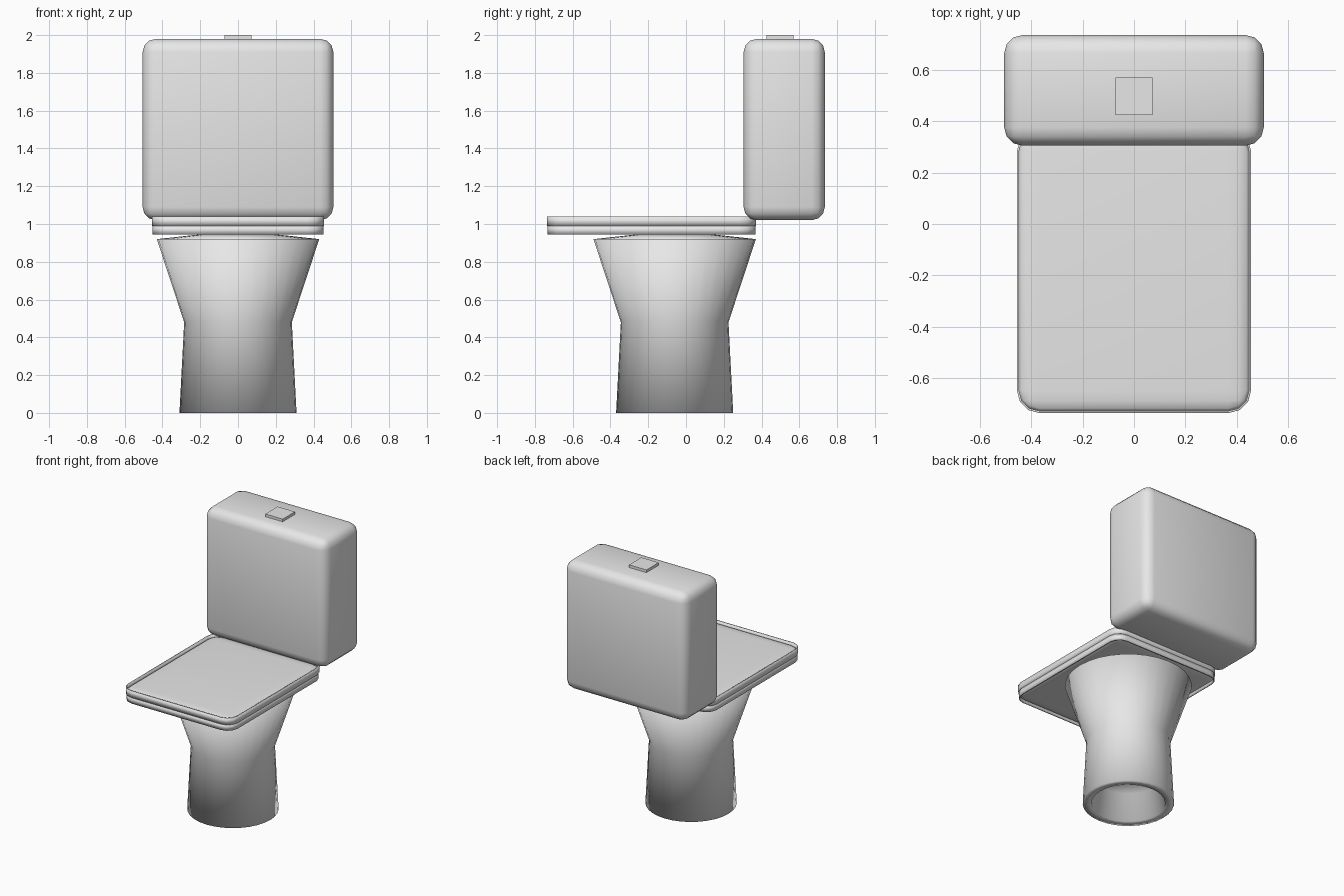
import bpy
import bmesh
from math import tau
from mathutils import Matrix, Vector

cube = bpy.data.objects.get("Cube")
if cube:
    bpy.data.objects.remove(cube, do_unlink=True)

ceramic = bpy.data.materials.new("light_grey_ceramic")
ceramic.use_nodes = True
ceramic.diffuse_color = (0.8, 0.8, 0.8, 1)
ceramic.node_tree.nodes["Principled BSDF"].inputs["Base Color"].default_value = (0.8, 0.8, 0.8, 1)


def finish(name, bm, smooth=True):
    bmesh.ops.recalc_face_normals(bm, faces=bm.faces)
    for face in bm.faces:
        face.smooth = smooth
    mesh = bpy.data.meshes.new(name)
    bm.to_mesh(mesh)
    bm.free()
    mesh.materials.append(ceramic)
    obj = bpy.data.objects.new(name, mesh)
    bpy.context.collection.objects.link(obj)
    return obj


def box(low, high):
    low, high = Vector(low), Vector(high)
    bm = bmesh.new()
    bmesh.ops.create_cube(bm, size=1)
    size = Matrix.Diagonal((high - low).to_4d())
    size[3][3] = 1
    bm.transform(Matrix.Translation((low + high) / 2) @ size)
    return bm


def rounded_box(name, low, high, radius, z_scale=1):
    """Box with all edges rounded; z_scale flattens the rounding vertically."""
    low, high = Vector(low), Vector(high)
    low.z, high.z = low.z / z_scale, high.z / z_scale
    bm = box(low, high)
    bmesh.ops.bevel(bm, geom=bm.edges[:], offset=radius, segments=3,
                    profile=0.5, affect='EDGES', clamp_overlap=True)
    bm.transform(Matrix.Diagonal((1, 1, z_scale, 1)))
    flat = [f for f in bm.faces if abs(f.normal.z) > 0.99 and f.calc_area() > 0.1]
    bmesh.ops.poke(bm, faces=flat)
    return finish(name, bm)


def rim(name, low, high, radius, thickness):
    """Thin upright wall following a rounded rectangle."""
    bm = box(low, high)
    caps = [f for f in bm.faces if abs(f.normal.z) > 0.9]
    bmesh.ops.delete(bm, geom=caps, context='FACES_ONLY')
    uprights = [e for e in bm.edges if abs(e.verts[0].co.z - e.verts[1].co.z) > 0.01]
    bmesh.ops.bevel(bm, geom=uprights, offset=radius, segments=3,
                    profile=0.5, affect='EDGES')
    obj = finish(name, bm)
    wall = obj.modifiers.new("wall", 'SOLIDIFY')
    wall.thickness = thickness
    wall.offset = -1
    return obj


# Bowl and foot: one turned profile, hollow underneath
profile = [(0, 0.945), (0.2, 0.945), (0.43, 0.92), (0.285, 0.48),
           (0.31, 0), (0.25, 0), (0.22, 0.2), (0, 0.2)]
bm = bmesh.new()
verts = [bm.verts.new((r, 0, z)) for r, z in profile]
edges = [bm.edges.new(pair) for pair in zip(verts, verts[1:])]
bmesh.ops.spin(bm, geom=verts + edges, cent=(0, 0, 0), axis=(0, 0, 1),
               angle=tau, steps=32, use_duplicate=False)
bmesh.ops.remove_doubles(bm, verts=bm.verts, dist=0.0001)
bm.transform(Matrix.Translation((0, -0.06, 0)))
finish("bowl", bm)

# Seat and lid: cushioned panel inside two stacked thin rims
rounded_box("lid_panel", (-0.448, -0.728, 0.952), (0.448, 0.363, 1.033), 0.08, 0.25)
rim("lid_rim", (-0.455, -0.735, 0.99), (0.455, 0.37, 1.04), 0.085, 0.008)
rim("seat_rim", (-0.452, -0.732, 0.945), (0.452, 0.367, 0.99), 0.085, 0.008)

# Water tank and flush button
rounded_box("tank", (-0.505, 0.305, 1.02), (0.505, 0.735, 1.98), 0.07)
finish("flush_button", box((-0.072, 0.425, 1.96), (0.072, 0.57, 2)), smooth=False)
